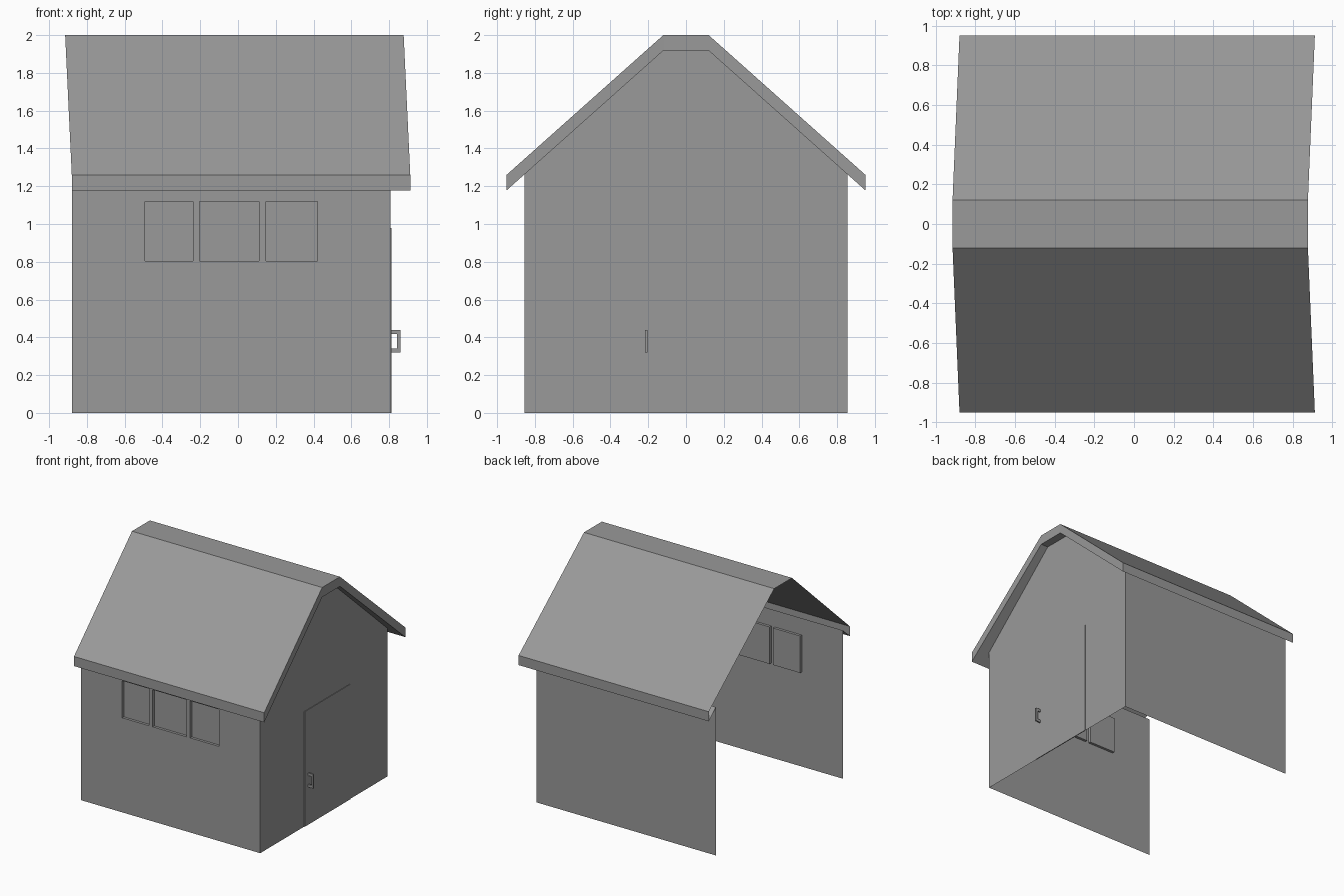
import bpy, bmesh

if "Cube" in bpy.data.objects:
    bpy.data.objects.remove(bpy.data.objects["Cube"])

LEFT, RIGHT, HALF = -0.88, 0.808, 0.855      # wall extents
EAVE_Y, EAVE_Z, RIDGE_Y, RIDGE_Z, THICK = 0.95, 1.26, 0.12, 2.0, 0.082
WALL_TOP = EAVE_Z - THICK + (EAVE_Y - HALF) * (RIDGE_Z - EAVE_Z) / (EAVE_Y - RIDGE_Y)

grey = bpy.data.materials.new("dark_grey")
grey.diffuse_color = (0.32, 0.32, 0.32, 1)
grey.use_nodes = True
grey.node_tree.nodes["Principled BSDF"].inputs["Base Color"].default_value = grey.diffuse_color


def finish(name, bm):
    me = bpy.data.meshes.new(name)
    bm.to_mesh(me)
    bm.free()
    me.materials.append(grey)
    ob = bpy.data.objects.new(name, me)
    bpy.context.collection.objects.link(ob)
    return ob


def sheet(name, faces):
    bm = bmesh.new()
    for pts in faces:
        bm.faces.new([bm.verts.new(p) for p in pts])
    bmesh.ops.remove_doubles(bm, verts=bm.verts, dist=1e-4)
    return finish(name, bm)


def strip(a, b):
    """Quads joining two rows of points."""
    return [(a[i], b[i], b[i + 1], a[i + 1]) for i in range(len(a) - 1)]


# Thin side walls; the left end and the floor are open
sheet("back_wall", [[(RIGHT, HALF, 0), (LEFT, HALF, 0),
                     (LEFT, HALF, WALL_TOP), (RIGHT, HALF, WALL_TOP)]])

# Front wall with three recessed windows
xs = [LEFT, -0.492, -0.238, -0.205, 0.112, 0.148, 0.42, RIGHT]
zs = [0, 0.805, 1.12, WALL_TOP]
bm = bmesh.new()
panes = []
grid = [[bm.verts.new((x, -HALF, z)) for z in zs] for x in xs]
for i in range(len(xs) - 1):
    for k in range(len(zs) - 1):
        f = bm.faces.new((grid[i][k], grid[i + 1][k], grid[i + 1][k + 1], grid[i][k + 1]))
        if i % 2 == 1 and k == 1:
            panes.append(f)
for f in bmesh.ops.extrude_discrete_faces(bm, faces=panes)["faces"]:
    bmesh.ops.translate(bm, verts=f.verts, vec=(0, 0.022, 0))
finish("front_wall_with_windows", bm)

# Gable wall on the right end
sheet("gable_wall", [[(RIGHT, y, z) for y, z in (
    (-HALF, 0), (HALF, 0), (HALF, WALL_TOP), (RIDGE_Y, RIDGE_Z - THICK),
    (-RIDGE_Y, RIDGE_Z - THICK), (-HALF, WALL_TOP))]])

# Roof: outer skin, fascias, rake boards and soffits
profile = [(-EAVE_Y, EAVE_Z), (-RIDGE_Y, RIDGE_Z), (RIDGE_Y, RIDGE_Z), (EAVE_Y, EAVE_Z)]


def row(x_eave, x_ridge, drop=0):
    return [(x_ridge if z > 1.5 else x_eave, y, z - drop) for y, z in profile]


left_top = row(LEFT, -0.915)
right_top, right_low = row(0.912, 0.877), row(0.912, 0.877, THICK)
wall_low = row(RIGHT, RIGHT, THICK)
faces = strip(left_top, right_top) + strip(right_top, right_low) + strip(right_low, wall_low)
for s, i in ((-1, 0), (1, 3)):
    bottom = (LEFT, s * EAVE_Y, EAVE_Z - THICK)
    fascia = [left_top[i], bottom, wall_low[i], right_low[i], right_top[i]]
    soffit = [bottom, (LEFT, s * HALF, WALL_TOP), (RIGHT, s * HALF, WALL_TOP), wall_low[i]]
    faces += [fascia[::-s], soffit[::-s]]
sheet("roof", faces)

# Door, slightly proud of the gable wall
bm = bmesh.new()
bmesh.ops.create_cube(bm, size=1)
lo, hi = (RIGHT - 0.002, -0.263, 0), (RIGHT + 0.005, 0.353, 0.98)
for v in bm.verts:
    v.co = [(a + b) / 2 + c * (b - a) for a, b, c in zip(lo, hi, v.co)]
finish("door", bm)

# Door handle: a C-shaped bracket
bm = bmesh.new()
outline = [(0.808, 0.32), (0.86, 0.32), (0.86, 0.44), (0.808, 0.44),
           (0.808, 0.418), (0.842, 0.418), (0.842, 0.342), (0.808, 0.342)]
face = bm.faces.new([bm.verts.new((x, -0.217, z)) for x, z in outline])
ext = bmesh.ops.extrude_face_region(bm, geom=[face])["geom"]
bmesh.ops.translate(bm, verts=[g for g in ext if isinstance(g, bmesh.types.BMVert)],
                    vec=(0, 0.012, 0))
bmesh.ops.recalc_face_normals(bm, faces=bm.faces)
finish("door_handle", bm)
